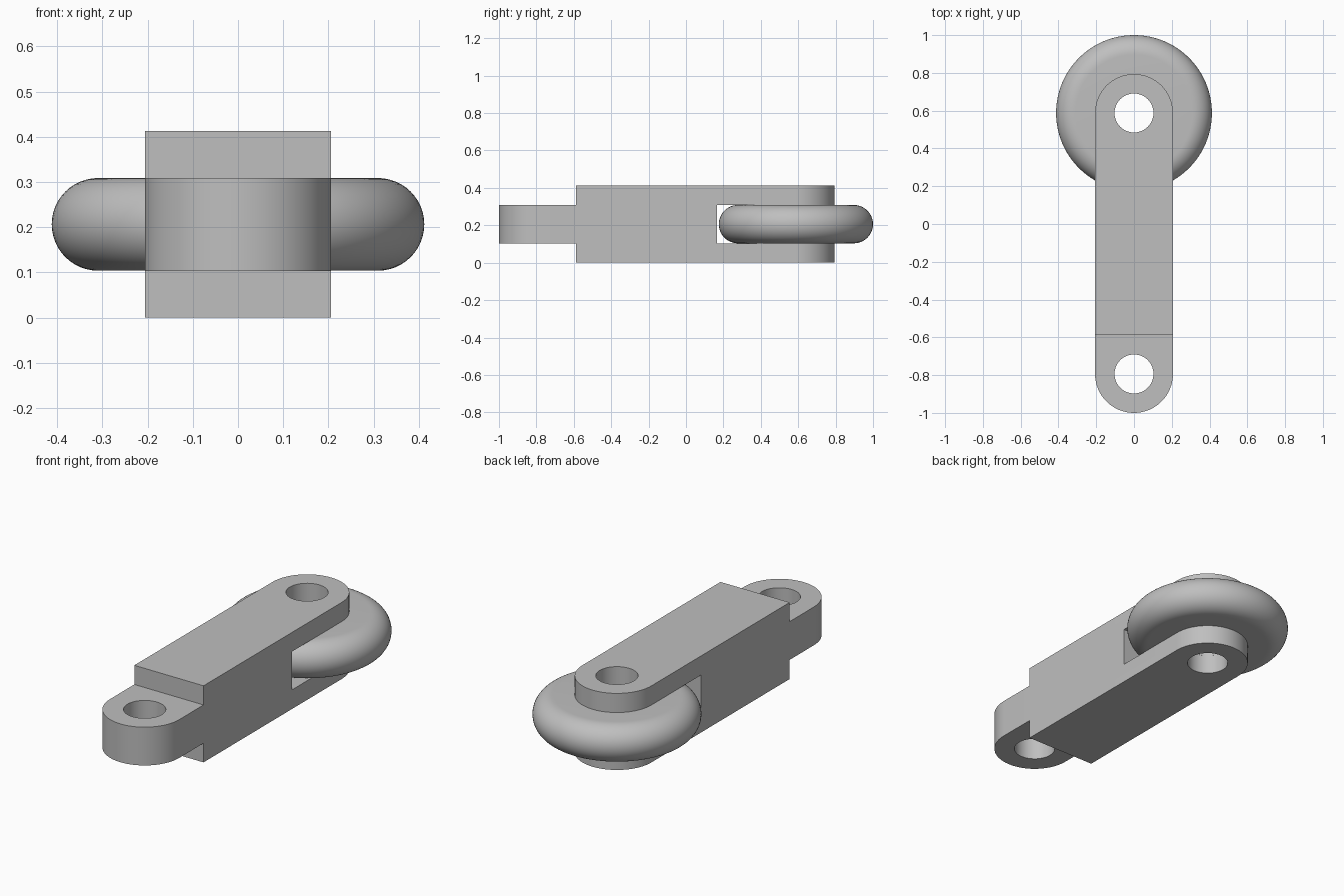
import bpy, bmesh, math
from mathutils import Matrix

cube = bpy.data.objects.get("Cube")
if cube:
    bpy.data.objects.remove(cube, do_unlink=True)

U = 2 / 9.7                  # link half width; all sizes are multiples of it
FRONT_Y, REAR_Y = -1 + U, 1 - 2 * U   # pin hole centres
MID_Z = U

steel = bpy.data.materials.new("grey_steel")
steel.use_nodes = True
GREY = (0.52, 0.52, 0.52, 1)
steel.diffuse_color = GREY
steel.node_tree.nodes["Principled BSDF"].inputs["Base Color"].default_value = GREY


def make_object(name, bm):
    bmesh.ops.recalc_face_normals(bm, faces=bm.faces)
    mesh = bpy.data.meshes.new(name)
    bm.to_mesh(mesh)
    bm.free()
    mesh.materials.append(steel)
    obj = bpy.data.objects.new(name, mesh)
    bpy.context.collection.objects.link(obj)
    return obj


def box(name, y0, y1, z0, z1):
    bm = bmesh.new()
    bmesh.ops.create_cube(bm, size=1)
    bmesh.ops.scale(bm, vec=(4 * U, y1 - y0, z1 - z0), verts=bm.verts)
    bmesh.ops.translate(bm, vec=(0, (y0 + y1) / 2, (z0 + z1) / 2), verts=bm.verts)
    return make_object(name, bm)


def pin_cutter(name, y):
    bm = bmesh.new()
    bmesh.ops.create_cone(bm, cap_ends=True, segments=64, radius1=U / 2, radius2=U / 2,
                          depth=1, matrix=Matrix.Translation((0, y, MID_Z)))
    return make_object(name, bm)


def select_only(obj):
    bpy.ops.object.select_all(action='DESELECT')
    obj.select_set(True)
    bpy.context.view_layer.objects.active = obj


def cut(obj, cutter):
    mod = obj.modifiers.new("cut", 'BOOLEAN')
    mod.operation, mod.solver, mod.object = 'DIFFERENCE', 'EXACT', cutter
    select_only(obj)
    bpy.ops.object.modifier_apply(modifier=mod.name)
    bpy.data.objects.remove(cutter, do_unlink=True)


# Link body: round front end, round rear end, extruded upward
bm = bmesh.new()
outline = []
for y, start in ((FRONT_Y, math.pi), (REAR_Y + 0, 0)):
    for i in range(33):
        a = start + math.pi * i / 32
        outline.append(bm.verts.new((U * math.cos(a), y + U * math.sin(a), 0)))
base = bm.faces.new(outline)
new = bmesh.ops.extrude_face_region(bm, geom=[base])["geom"]
bmesh.ops.translate(bm, vec=(0, 0, 2 * U),
                    verts=[v for v in new if isinstance(v, bmesh.types.BMVert)])
link = make_object("link_body", bm)

# Thin front tongue, rear fork slot and pin holes
cut(link, box("tongue_top_cutter", -2, -1 + 2 * U, 1.5 * U, 3 * U))
cut(link, box("tongue_bottom_cutter", -2, -1 + 2 * U, -U, 0.5 * U))
cut(link, box("fork_slot_cutter", REAR_Y - 2.05 * U, 2, 0.5 * U, 1.5 * U))
cut(link, pin_cutter("front_hole_cutter", FRONT_Y))
cut(link, pin_cutter("rear_hole_cutter", REAR_Y))

# Roller: flat faced disc with a fully rounded rim and a bore, spun about z
bm = bmesh.new()
r = U / 2 - 0.0005
profile = [(U / 2, -r)]
for i in range(25):
    a = -math.pi / 2 + math.pi * i / 24
    profile.append((1.5 * U + U / 2 * math.cos(a), r * math.sin(a)))
profile.append((U / 2, r))
verts = [bm.verts.new((x, 0, z)) for x, z in profile]
edges = [bm.edges.new((verts[i - 1], v)) for i, v in enumerate(verts)]
bmesh.ops.spin(bm, geom=verts + edges, cent=(0, 0, 0), axis=(0, 0, 1),
               angle=2 * math.pi, steps=96)
bmesh.ops.remove_doubles(bm, verts=bm.verts, dist=0.0001)
bmesh.ops.translate(bm, vec=(0, REAR_Y, MID_Z), verts=bm.verts)
roller = make_object("roller", bm)

for obj in (link, roller):
    select_only(obj)
    bpy.ops.object.shade_smooth_by_angle(angle=math.radians(30))
